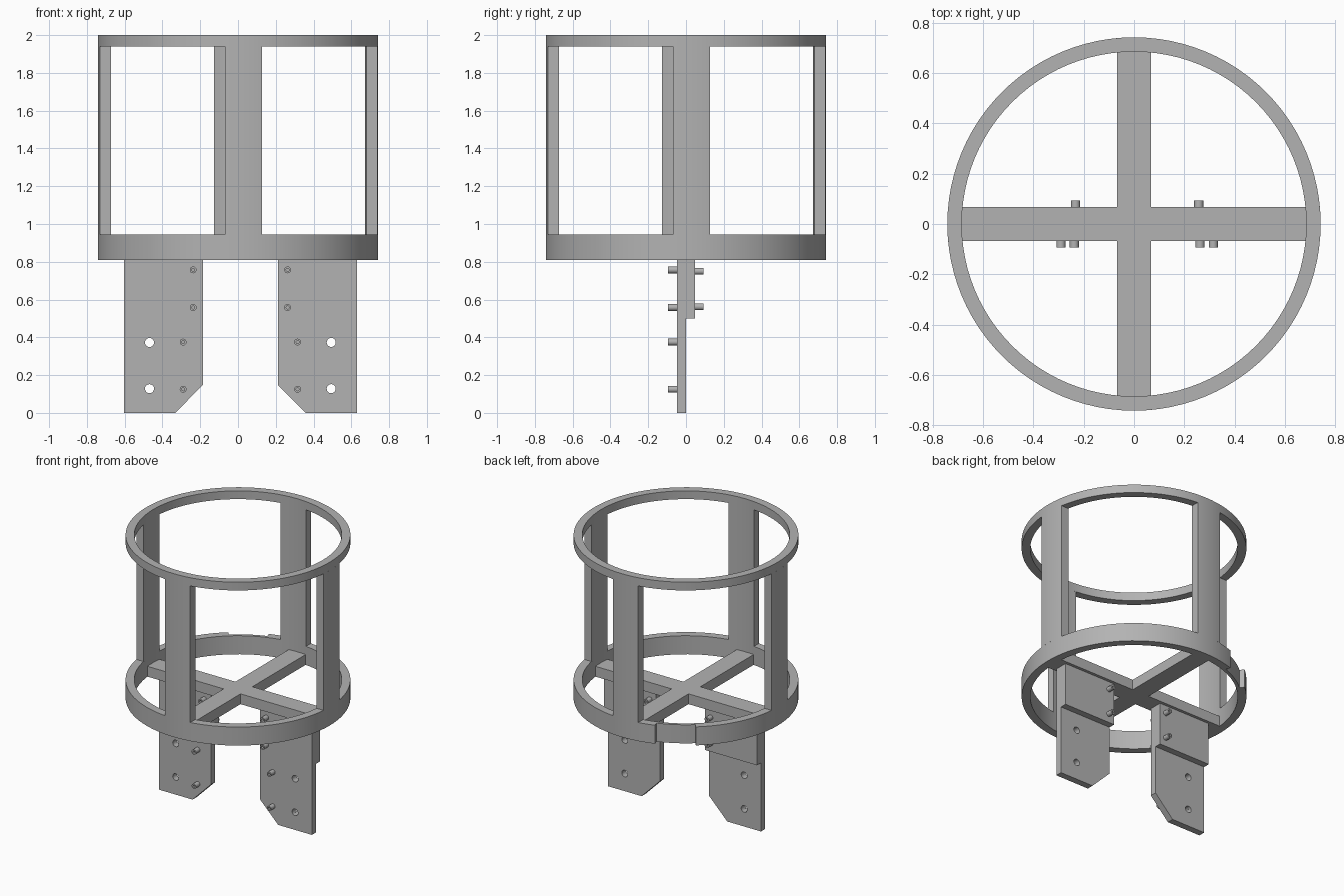
import bpy, bmesh, math
from mathutils import Vector, Matrix

cube = bpy.data.objects.get("Cube")
if cube:
    bpy.data.objects.remove(cube, do_unlink=True)

grey = bpy.data.materials.new("plain grey")
grey.use_nodes = True
colour = (0.45, 0.45, 0.45, 1)
grey.diffuse_color = colour
grey.node_tree.nodes["Principled BSDF"].inputs["Base Color"].default_value = colour

R_OUT, R_IN = 0.742, 0.685
RING_LOW, RING_HIGH = 0.81, 0.945
TOP_LOW, TOP_HIGH = 1.94, 2.0
LEG_MID = 0.0125


def finish(name, bm, smooth=False):
    bmesh.ops.recalc_face_normals(bm, faces=bm.faces)
    mesh = bpy.data.meshes.new(name)
    bm.to_mesh(mesh)
    bm.free()
    obj = bpy.data.objects.new(name, mesh)
    bpy.context.collection.objects.link(obj)
    mesh.materials.append(grey)
    if smooth:
        shade(obj)
    return obj


def shade(obj):
    bpy.ops.object.select_all(action='DESELECT')
    obj.select_set(True)
    bpy.context.view_layer.objects.active = obj
    bpy.ops.object.shade_smooth_by_angle(angle=math.radians(30))


def prism(name, points, offset):
    """Extrude a flat outline along an offset."""
    bm = bmesh.new()
    face = bm.faces.new([bm.verts.new(p) for p in points])
    out = bmesh.ops.extrude_face_region(bm, geom=[face])
    verts = [v for v in out["geom"] if isinstance(v, bmesh.types.BMVert)]
    bmesh.ops.translate(bm, verts=verts, vec=offset)
    return finish(name, bm)


def tube(name, r_in, r_out, low, high, steps):
    """Closed upright ring with a rectangular section."""
    bm = bmesh.new()
    section = [(r_in, low), (r_out, low), (r_out, high), (r_in, high)]
    loops = []
    for i in range(steps):
        a = math.tau * i / steps
        loops.append([bm.verts.new((r * math.cos(a), r * math.sin(a), z)) for r, z in section])
    for i in range(steps):
        a, b = loops[i], loops[(i + 1) % steps]
        for k in range(4):
            m = (k + 1) % 4
            bm.faces.new((a[k], a[m], b[m], b[k]))
    return finish(name, bm, True)


def arc_outline(r_in, r_out, inner, outer, z, steps=8):
    """Curved-bar outline between start and end angles at each radius."""
    pts = []
    for r, (a, b) in ((r_out, outer), (r_in, inner[::-1])):
        for i in range(steps + 1):
            t = a + (b - a) * i / steps
            pts.append((r * math.cos(t), r * math.sin(t), z))
    return pts


def cut(obj, cutter):
    mod = obj.modifiers.new("cut", 'BOOLEAN')
    mod.object = cutter
    mod.solver = 'EXACT'
    deps = bpy.context.evaluated_depsgraph_get()
    obj.data = bpy.data.meshes.new_from_object(obj.evaluated_get(deps))
    obj.modifiers.clear()
    bpy.data.objects.remove(cutter, do_unlink=True)


# Rings, the lower one with a shallow recess in its outer wall
tube("top_ring", R_IN, R_OUT, TOP_LOW, TOP_HIGH, 96)
lower = tube("lower_ring", R_IN, R_OUT, RING_LOW, RING_HIGH, 96)
span = (math.radians(109), math.radians(130))
cut(lower, prism("recess_cutter", arc_outline(0.707, 0.8, span, span, 0.7), (0, 0, 0.4)))
shade(lower)

# Four curved posts, each set slightly to one side of its axis
for i, side in enumerate(("left", "back", "right", "front")):
    turn = i * math.pi / 2
    inner, outer = [[turn + math.asin(t / r) for t in (-0.07, 0.127)] for r in (R_IN, R_OUT)]
    post = prism(side + "_post", arc_outline(R_IN, R_OUT, inner, outer, RING_HIGH),
                 (0, 0, TOP_LOW - RING_HIGH))
    shade(post)

# Cross bars spanning the lower ring
w, reach = 0.068, 0.69
plus = []
for i in range(4):
    rot = Matrix.Rotation(i * math.pi / 2, 3, 'Z')
    plus += [rot @ Vector(p) for p in ((reach, -w, RING_LOW), (reach, w, RING_LOW), (w, w, RING_LOW))]
prism("cross_bars", plus, (0, 0, 0.075))


def peg(name, x, z, y_base, direction):
    obj = tube(name, 0.008, 0.018, -0.005, 0.046, 20)
    obj.rotation_euler = (-direction * math.pi / 2, 0, 0)
    obj.location = (x, y_base, z)


# Two mirrored legs: chamfered plate with holes, thicker upper back, pegs
for s, side in ((1, "left"), (-1, "right")):
    def px(d):
        return LEG_MID + s * d

    outline = [(0.617, 0), (0.617, 0.82), (0.198, 0.82), (0.198, 0.148), (0.345, 0)]
    plate = prism(side + "_leg_plate", [(px(d), -0.048, z) for d, z in outline], (0, 0.048, 0))
    for z in (0.128, 0.373):
        drill = tube("drill", 0.0001, 0.024, -0.2, 0.2, 24)
        drill.rotation_euler = (math.pi / 2, 0, 0)
        drill.location = (px(0.481), 0, z)
        bpy.context.view_layer.update()
        cut(plate, drill)
    shade(plate)

    block = [(0.617, 0.5), (0.617, 0.82), (0.198, 0.82), (0.198, 0.5)]
    prism(side + "_leg_block", [(px(d), 0, z) for d, z in block], (0, 0.047, 0))

    for n, (d, z) in enumerate(((0.25, 0.757), (0.25, 0.558), (0.303, 0.375), (0.303, 0.125))):
        peg(f"{side}_front_peg_{n + 1}", px(d), z, -0.048, -1)
    for n, z in enumerate((0.75, 0.562)):
        peg(f"{side}_back_peg_{n + 1}", px(0.245), z, 0.047, 1)
